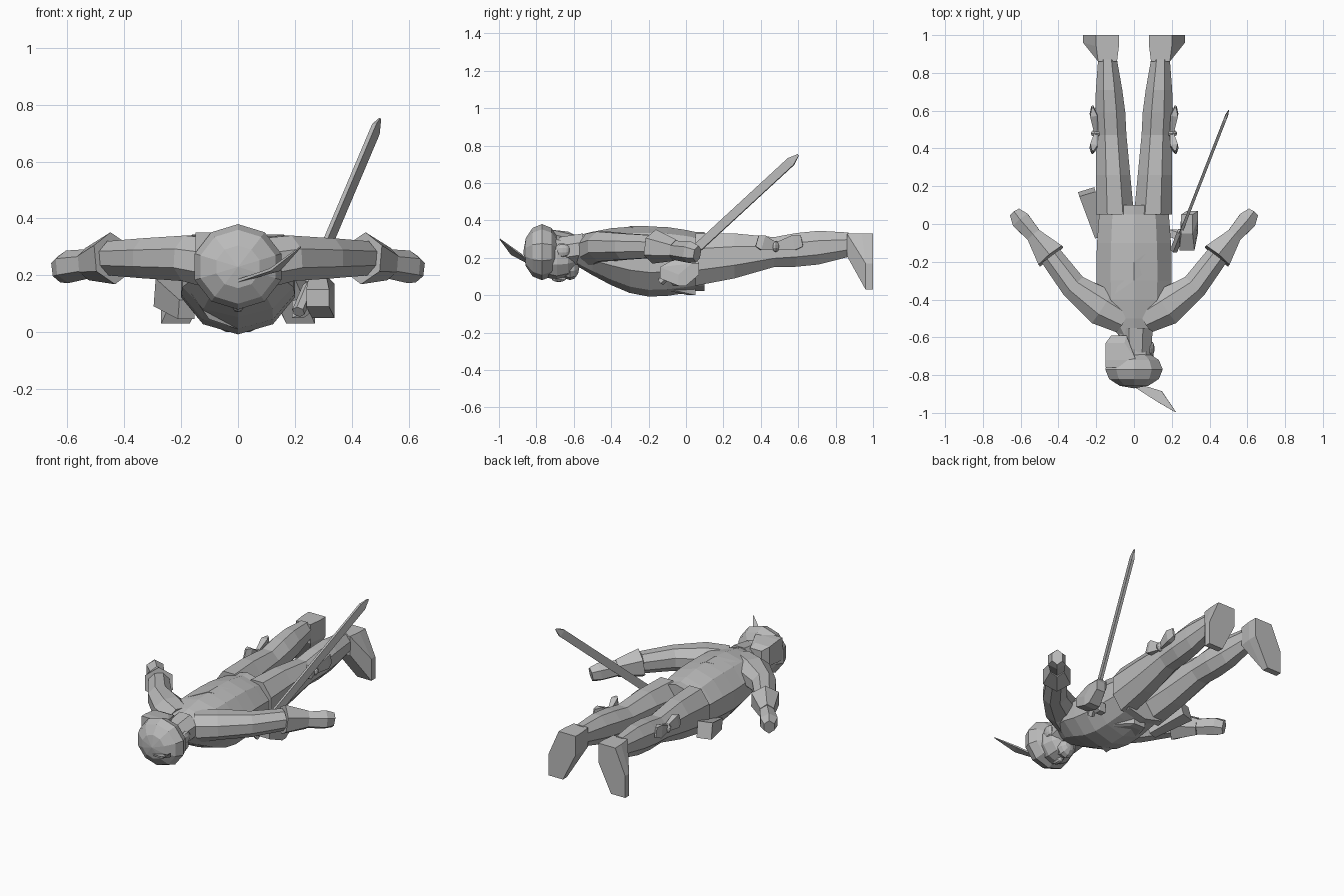
import bpy, bmesh, math
from mathutils import Vector, Matrix

cube = bpy.data.objects.get("Cube")
if cube:
    bpy.data.objects.remove(cube)

grey = bpy.data.materials.new("plain grey")
grey.use_nodes = True
colour = (0.5, 0.5, 0.5, 1)
grey.diffuse_color = colour
grey.node_tree.nodes["Principled BSDF"].inputs["Base Color"].default_value = colour
UP = Vector((0, 0, 1))
BODY_AXIS = Vector((0, 1, 0))


def finish(name, bm, mirrored=False):
    if mirrored:
        bmesh.ops.scale(bm, vec=(-1, 1, 1), verts=bm.verts)
    bmesh.ops.recalc_face_normals(bm, faces=bm.faces)
    mesh = bpy.data.meshes.new(name)
    bm.to_mesh(mesh)
    bm.free()
    mesh.materials.append(grey)
    obj = bpy.data.objects.new(name, mesh)
    bpy.context.collection.objects.link(obj)


def loft(name, path, widths, heights, sides=8, axis=None, mirrored=False):
    """Skin rings of the given half widths and half heights along a path."""
    bm = bmesh.new()
    path = [Vector(point) for point in path]
    last = len(path) - 1
    stretch = 1 / math.cos(math.pi / sides)
    rings = []
    for i, (point, width, height) in enumerate(zip(path, widths, heights)):
        along = axis or path[min(i + 1, last)] - path[max(i - 1, 0)]
        across = along.cross(UP).normalized()
        upward = across.cross(along).normalized()
        ring = []
        for j in range(sides):
            angle = math.tau * (j + 0.5) / sides
            offset = across * width * math.cos(angle) + upward * height * math.sin(angle)
            ring.append(bm.verts.new(point + offset * stretch))
        rings.append(ring)
    for near, far in zip(rings, rings[1:]):
        for j in range(sides):
            k = (j + 1) % sides
            bm.faces.new((near[j], near[k], far[k], far[j]))
    bm.faces.new(rings[0])
    bm.faces.new(rings[-1])
    finish(name, bm, mirrored)


def ball(name, centre, radii, mirrored=False):
    """Low-poly ellipsoid with its poles along the body."""
    bm = bmesh.new()
    bmesh.ops.create_uvsphere(bm, u_segments=10, v_segments=6, radius=1)
    bmesh.ops.rotate(bm, matrix=Matrix.Rotation(math.pi / 2, 3, "X"), verts=bm.verts)
    bmesh.ops.scale(bm, vec=radii, verts=bm.verts)
    bmesh.ops.translate(bm, vec=centre, verts=bm.verts)
    finish(name, bm, mirrored)


def wrap(name, boxes, mirrored=False):
    """Faceted solid stretched round several small boxes (centre, half size)."""
    bm = bmesh.new()
    for centre, half in boxes:
        box = bmesh.ops.create_cube(bm, size=2)["verts"]
        bmesh.ops.scale(bm, vec=half, verts=box)
        bmesh.ops.translate(bm, vec=centre, verts=box)
    bmesh.ops.delete(bm, geom=bm.faces[:], context="FACES_ONLY")
    hull = bmesh.ops.convex_hull(bm, input=bm.verts)
    unused = {v for v in hull["geom_interior"] if isinstance(v, bmesh.types.BMVert)}
    bmesh.ops.delete(bm, geom=list(unused), context="VERTS")
    loose = [e for e in bm.edges if not e.link_faces]
    bmesh.ops.delete(bm, geom=loose, context="EDGES")
    finish(name, bm, mirrored)


def steps(count):
    return [i / (count - 1) for i in range(count)]


# Torso: narrow neck end, deep chest, flatter hips
span = steps(8)
loft("torso",
     [(0, -0.6 + 0.7 * t, 0.24 - 0.06 * min(1, 2 * t)) for t in span],
     [0.18 * min(1, 0.4 + 3 * t) + 0.02 * math.sin(math.pi * t) for t in span],
     [0.07 + 0.07 * t + 0.07 * math.sin(math.pi * t) for t in span],
     sides=10, axis=BODY_AXIS)
loft("belt", [(0, 0, 0.18), (0, 0.1, 0.18)], [0.18, 0.19], [0.15, 0.15], sides=10, axis=BODY_AXIS)
loft("sash", [(0, -0.3, 0.19), (0, -0.2, 0.19)], [0.2, 0.2], [0.17, 0.17],
     sides=10, axis=Vector((-0.7, 1, 0)))
wrap("front_flap", [((0, -0.1, 0.06), (0.1, 0.02, 0.03)), ((0, 0.03, 0.02), (0.04, 0.02, 0.02))])


def build_side(side, mirrored):
    # Thigh narrows to the knee
    hip, knee, ankle = Vector((0.1, 0.05, 0.19)), Vector((0.12, 0.47, 0.23)), Vector((0.14, 0.87, 0.27))
    loft(side + "_thigh", [hip, hip.lerp(knee, 0.5), knee], [0.1, 0.09, 0.08], [0.14, 0.12, 0.08],
         axis=BODY_AXIS, mirrored=mirrored)
    # Calf bulges below the knee and narrows to the ankle
    loft(side + "_calf", [knee, knee.lerp(ankle, 0.3), knee.lerp(ankle, 0.6), ankle],
         [0.08, 0.08, 0.07, 0.05], [0.08, 0.09, 0.09, 0.065], axis=BODY_AXIS, mirrored=mirrored)
    # Foot points down with the toe turned out
    wrap(side + "_foot", [((0.14, 0.87, 0.27), (0.05, 0.01, 0.06)),
                          ((0.14, 0.97, 0.27), (0.06, 0.03, 0.06)),
                          ((0.22, 0.98, 0.1), (0.05, 0.02, 0.07))], mirrored)
    # Arm, flared cuff and hand
    chest, shoulder, elbow, wrist = (0.06, -0.5, 0.24), (0.17, -0.44, 0.26), (0.32, -0.33, 0.26), (0.44, -0.17, 0.26)
    palm, knuckles, fingertips = (0.53, -0.06, 0.24), (0.6, 0.02, 0.23), (0.63, 0.06, 0.22)
    loft(side + "_arm", [chest, shoulder, elbow, wrist], [0.08, 0.1, 0.07, 0.06], [0.09, 0.08, 0.07, 0.06],
         mirrored=mirrored)
    loft(side + "_cuff", [wrist, palm], [0.08, 0.04], [0.08, 0.05], sides=6, mirrored=mirrored)
    loft(side + "_hand", [palm, knuckles, fingertips], [0.04, 0.05, 0.03], [0.045, 0.05, 0.04],
         sides=6, mirrored=mirrored)
    # Knee bow: a knot with two pointed ends
    knot = Vector((0.2, 0.48, 0.26))
    ball(side + "_bow_knot", knot, (0.03, 0.02, 0.03), mirrored)
    for end, reach in (("upper", -0.1), ("lower", 0.14)):
        tip = knot + Vector((0.02, reach, 0.03))
        loft(f"{side}_bow_{end}", [knot, knot.lerp(tip, 0.7), tip],
             [0.01, 0.02, 0.005], [0.02, 0.04, 0.03], sides=4, mirrored=mirrored)
    ball(side + "_ear", (0.09, -0.66, 0.24), (0.02, 0.04, 0.04), mirrored)


build_side("left", False)
build_side("right", True)

# Head
loft("neck", [(0.01, -0.68, 0.23), (0.01, -0.55, 0.25)], [0.08, 0.09], [0.08, 0.08], axis=BODY_AXIS)
ball("face", (0, -0.69, 0.2), (0.11, 0.12, 0.12))
ball("chin", (0, -0.62, 0.15), (0.06, 0.05, 0.07))
ball("nose", (0, -0.68, 0.09), (0.02, 0.04, 0.02))

# Cap drooping to one side, with a feather
ball("cap", (0, -0.77, 0.23), (0.16, 0.1, 0.15))
wrap("cap_droop", [((-0.07, -0.74, 0.28), (0.08, 0.02, 0.07)),
                   ((-0.1, -0.65, 0.28), (0.05, 0.02, 0.06)),
                   ((-0.08, -0.6, 0.28), (0.04, 0.01, 0.04))])
loft("feather", [(0, -0.85, 0.18), (0.13, -0.91, 0.22), (0.22, -0.995, 0.3)],
     [0.01, 0.03, 0.002], [0.005, 0.005, 0.002], sides=4)

# Sword: every part lies on one line from grip to point
hilt, point = Vector((0.25, -0.04, 0.16)), Vector((0.5, 0.6, 0.75))


def on_sword(*fractions):
    return [hilt.lerp(point, f) for f in fractions]


loft("sword_blade", on_sword(0, 0.94, 1), [0.008, 0.008, 0.002], [0.024, 0.024, 0.005], sides=4)
loft("sword_grip", on_sword(-0.15, 0), [0.02, 0.02], [0.02, 0.02], sides=6)
wrap("hand_guard", [((0.28, -0.12, 0.12), (0.04, 0.02, 0.03)),
                    ((0.3, -0.02, 0.08), (0.04, 0.02, 0.03)),
                    ((0.28, 0, 0.18), (0.03, 0.05, 0.02)),
                    ((0.31, 0.05, 0.14), (0.03, 0.02, 0.03))])
wrap("guard_bar", [((0.21, -0.05, 0.08), (0.02, 0.02, 0.03)), ((0.29, -0.08, 0.12), (0.01, 0.02, 0.02))])

# Holster at the right hip
loft("holster", [(-0.25, 0.17, 0.14), (-0.18, -0.06, 0.08)], [0.045, 0.03], [0.05, 0.035], sides=4)
